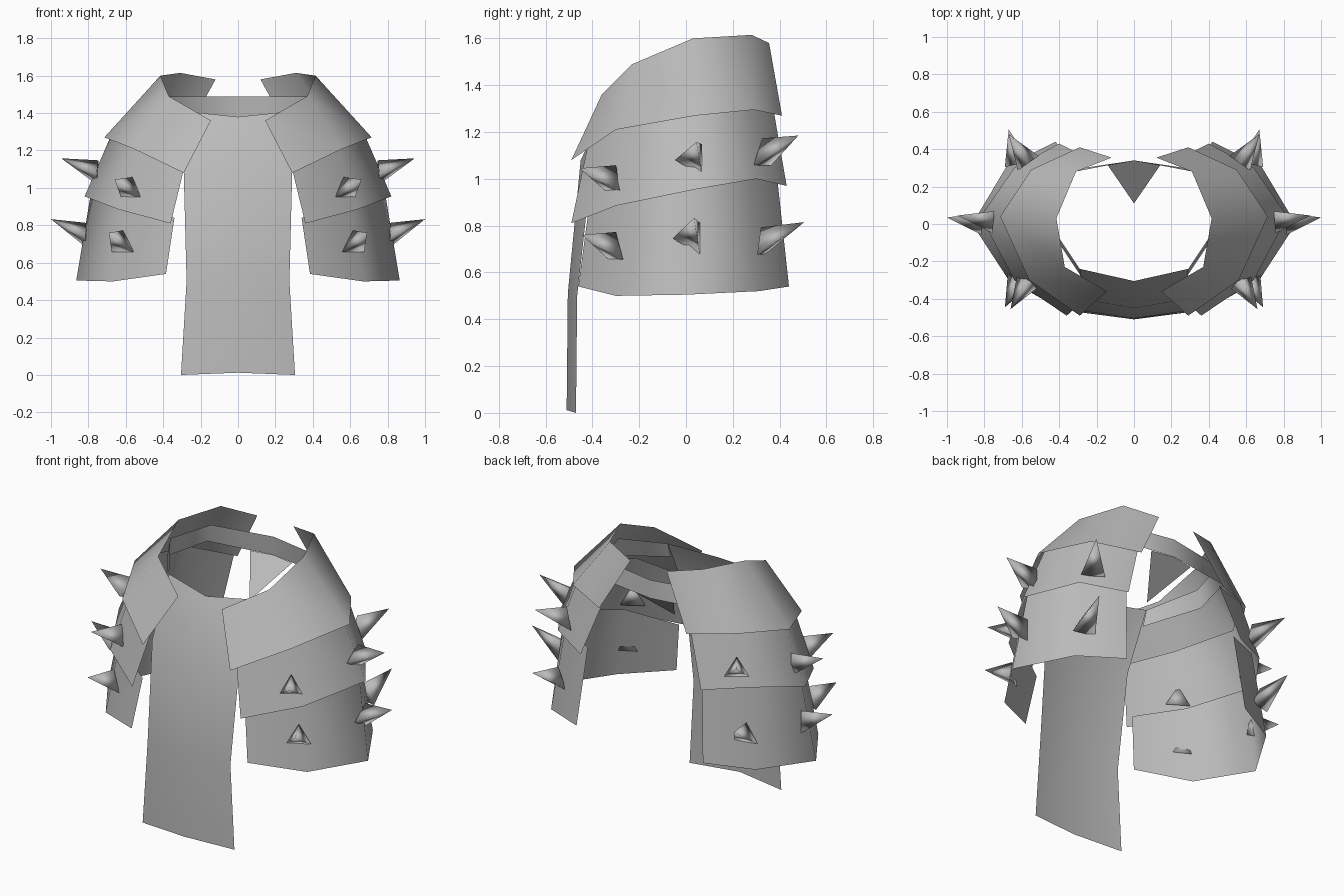
import bpy
import bmesh
from mathutils import Vector, Quaternion
from math import radians

default_cube = bpy.data.objects.get("Cube")
if default_cube:
    bpy.data.objects.remove(default_cube, do_unlink=True)

# One plain grey material for the whole garment
GREY = (0.5, 0.5, 0.5, 1.0)
grey = bpy.data.materials.new("plain grey")
grey.use_nodes = True
grey.diffuse_color = GREY
grey.node_tree.nodes["Principled BSDF"].inputs["Base Color"].default_value = GREY


def finish(name, bm, mirrored):
    """Turn a bmesh into a smooth object, optionally mirrored across x."""
    mesh = bpy.data.meshes.new(name)
    bm.to_mesh(mesh)
    bm.free()
    mesh.materials.append(grey)
    for polygon in mesh.polygons:
        polygon.use_smooth = True
    obj = bpy.data.objects.new(name, mesh)
    bpy.context.scene.collection.objects.link(obj)
    if mirrored:
        mirror = obj.modifiers.new("mirror", 'MIRROR')
        mirror.use_axis = (True, False, False)
        mirror.merge_threshold = 0.001
    return obj


def sheet(name, rows, mirrored=True):
    """Thin sheet stretched between rows of points, listed top to bottom."""
    bm = bmesh.new()
    grid = [[bm.verts.new(point) for point in row] for row in rows]
    for upper, lower in zip(grid, grid[1:]):
        for i in range(len(upper) - 1):
            bm.faces.new((upper[i], lower[i], lower[i + 1], upper[i + 1]))
    return finish(name, bm, mirrored)


def spike(name, base, tip, turn=0, radius=0.078):
    """Three-sided pyramid from a base centre to a tip, one base corner up."""
    base, tip = Vector(base), Vector(tip)
    axis = Vector((tip.x - base.x, tip.y - base.y, 0)).normalized()
    up = Vector((0, 0, radius))
    bm = bmesh.new()
    corners = [bm.verts.new(base + Quaternion(axis, radians(turn + 120 * k)) @ up)
               for k in range(3)]
    point = bm.verts.new(tip)
    for k in range(3):
        bm.faces.new((corners[k], corners[(k + 1) % 3], point))
    bm.faces.new(list(reversed(corners)))
    bmesh.ops.recalc_face_normals(bm, faces=bm.faces)
    return finish(name, bm, True)


# Three overlapping shoulder plates per side, each running front to back
sheet("upper_shoulder_plate", [
    [(.145, -.36, 1.36), (.37, -.23, 1.49), (.415, .03, 1.6),
     (.31, .28, 1.615), (.12, .355, 1.58)],
    [(.29, -.49, 1.08), (.56, -.3, 1.21), (.715, .04, 1.27),
     (.55, .29, 1.295), (.29, .41, 1.27)],
])
sheet("middle_shoulder_plate", [
    [(.28, -.42, 1.14), (.52, -.27, 1.25), (.67, .04, 1.3),
     (.53, .27, 1.32), (.29, .375, 1.29)],
    [(.36, -.49, .81), (.64, -.3, .885), (.82, .04, .955),
     (.64, .3, 1), (.4, .43, .97)],
])
sheet("lower_shoulder_plate", [
    [(.34, -.42, .84), (.6, -.27, .92), (.785, .03, .98),
     (.61, .27, 1.03), (.38, .39, 1)],
    [(.385, -.46, .54), (.67, -.3, .5), (.865, 0, .505),
     (.68, .31, .52), (.42, .44, .54)],
])

# Long front panel, gently folded along its middle
panel_profile = [  # half width, side y, side z, middle y, middle z
    (.29, -.24, 1.41, -.305, 1.38),
    (.29, -.4, 1.08, -.45, 1.08),
    (.275, -.465, .5, -.505, .51),
    (.305, -.47, 0, -.51, .012),
]
sheet("front_panel", [
    [(-w, sy, sz), (0, my, mz), (w, sy, sz)]
    for w, sy, sz, my, mz in panel_profile
], mirrored=False)

# Neck band running under the plates to the back
sheet("neck_band", [
    [(.29, -.24, 1.41), (.45, 0, 1.49), (.37, .27, 1.49), (0, .34, 1.49)],
    [(.29, -.27, 1.32), (.47, 0, 1.38), (.4, .28, 1.38), (0, .34, 1.38)],
])

# Pointed flap tucked inward below the back of the neck band
flap = bmesh.new()
flap.faces.new([flap.verts.new(p) for p in (
    (.14, .314, 1.38), (0, .34, 1.38), (-.14, .314, 1.38), (0, .11, 1.195))])
finish("back_flap", flap, False)

# Spikes on the middle and lower plates
spike("middle_front_spike", (.565, -.3, .98), (.66, -.455, 1.045))
spike("middle_side_spike", (.75, .03, 1.08), (.945, .045, 1.158), turn=90)
spike("middle_back_spike", (.565, .325, 1.095), (.67, .48, 1.185))
spike("lower_front_spike", (.615, -.3, .695), (.69, -.445, .76))
spike("lower_side_spike", (.81, .02, .745), (1, .035, .833), turn=90)
spike("lower_back_spike", (.625, .32, .715), (.67, .505, .815))
